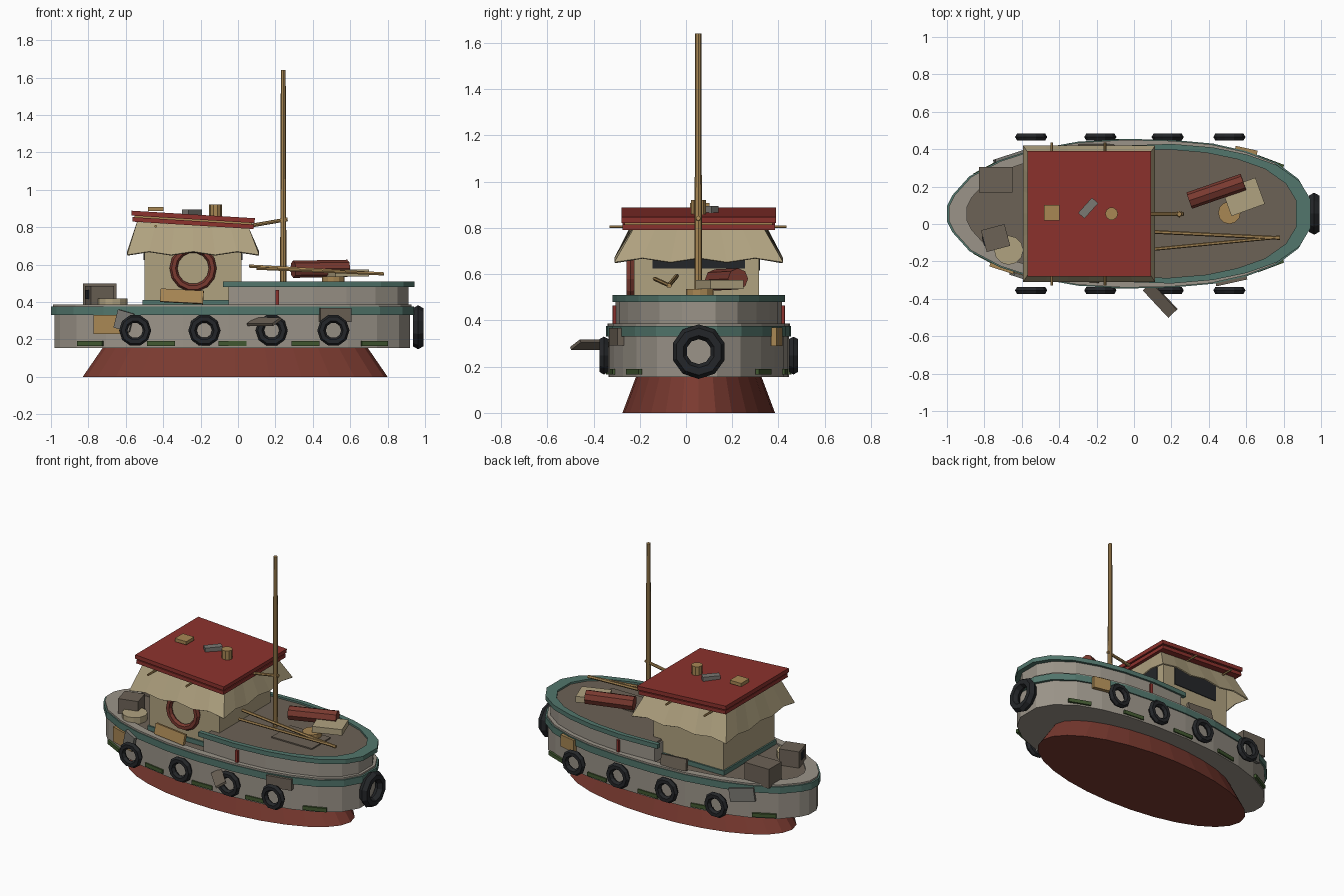
import bpy, math
from mathutils import Vector

if "Cube" in bpy.data.objects:
    bpy.data.objects.remove(bpy.data.objects["Cube"])

CY = 0.055  # centreline of the boat


def mat(name, r, g, b):
    m = bpy.data.materials.new(name)
    lin = [((c / 255 + 0.055) / 1.055) ** 2.4 for c in (r, g, b)]
    m.diffuse_color = (*lin, 1)
    m.use_nodes = True
    m.node_tree.nodes["Principled BSDF"].inputs["Base Color"].default_value = m.diffuse_color
    return m


GREY = mat("hull_grey", 155, 148, 137)
TEAL = mat("teal_trim", 82, 118, 108)
RED = mat("roof_red", 140, 50, 45)
KEEL = mat("keel_red", 122, 58, 48)
TAN = mat("canvas_tan", 176, 162, 128)
DECK = mat("deck_brown", 108, 98, 86)
BLACK = mat("rubber_black", 36, 38, 41)
WOOD = mat("wood", 168, 135, 84)
GREEN = mat("weed_green", 65, 88, 48)
METAL = mat("dull_metal", 122, 120, 114)


def mesh(name, verts, faces, m):
    me = bpy.data.meshes.new(name)
    me.from_pydata(verts, [], faces)
    me.materials.append(m)
    ob = bpy.data.objects.new(name, me)
    bpy.context.collection.objects.link(ob)
    return ob


def prism(name, low, z0, z1, m, high=None):
    """Closed solid between two outlines with equal point counts."""
    high, n = high or low, len(low)
    v = [(x, y, z0) for x, y in low] + [(x, y, z1) for x, y in high]
    f = [(i, (i + 1) % n, n + (i + 1) % n, n + i) for i in range(n)]
    return mesh(name, v, f + [tuple(range(n))[::-1], tuple(range(n, 2 * n))], m)


def ring(name, outer, inner, z0, z1, m, closed=True):
    """Flat band between two outlines; an open one gets end caps."""
    n = len(outer)
    v = []
    for (a, b), (c, d) in zip(outer, inner):
        v += [(a, b, z0), (a, b, z1), (c, d, z1), (c, d, z0)]
    f = []
    for i in range(n if closed else n - 1):
        j = (i + 1) % n
        f += [(4 * i + k, 4 * j + k, 4 * j + (k + 1) % 4, 4 * i + (k + 1) % 4) for k in range(4)]
    if not closed:
        f += [(3, 2, 1, 0), tuple(4 * n - 4 + k for k in range(4))]
    return mesh(name, v, f, m)


def box(name, loc, size, m, rot=(0, 0, 0)):
    x, y, z = (s / 2 for s in size)
    ob = prism(name, [(-x, -y), (x, -y), (x, y), (-x, y)], -z, z, m)
    ob.location = loc
    ob.rotation_euler = [math.radians(a) for a in rot]
    return ob


def rod(name, p0, p1, r0, m, r1=None, n=8):
    a, d = Vector(p0), Vector(p1) - Vector(p0)
    c = [(math.cos(2 * math.pi * i / n), math.sin(2 * math.pi * i / n)) for i in range(n)]
    r1 = r0 if r1 is None else r1
    ob = prism(name, [(r0 * x, r0 * y) for x, y in c], 0, d.length, m, [(r1 * x, r1 * y) for x, y in c])
    ob.location = a
    ob.rotation_euler = d.to_track_quat('Z', 'Y').to_euler()
    return ob


def tyre(name, loc, major, minor, m, rot, seg=10):
    bpy.ops.mesh.primitive_torus_add(location=loc, rotation=rot, major_radius=major, minor_radius=minor,
                                     major_segments=seg, minor_segments=6)
    ob = bpy.context.object
    ob.name = name
    ob.data.materials.append(m)


# Hull outline: length position and half width, stern to bow
HALF = [(-1, .04), (-.97, .1), (-.88, .2), (-.72, .285), (-.55, .34), (-.3, .385), (-.05, .4),
        (.2, .395), (.42, .375), (.6, .335), (.76, .275), (.88, .185), (.94, .08)]


def width(x):
    for (a, p), (b, q) in zip(HALF, HALF[1:]):
        if a <= x <= b:
            return p + (q - p) * (x - a) / (b - a), math.atan2(q - p, b - a)


def outline(inset=0.0, wide=1.0):
    k = 1 - inset
    right = [((x + .03) * k - .03, CY - w * wide * (1 - inset * 1.1)) for x, w in HALF]
    return right + [(x, 2 * CY - y) for x, y in reversed(right)]


def bow(inset, start, wide=.94):
    """Open path round the bow, from one side to the other."""
    pts = [((x + .03) * (1 - inset) - .03, w * wide * (1 - inset)) for x, w in HALF if x > 0]
    side = [(start, .385 * wide * (1 - inset))] + pts
    return [(x, CY - w) for x, w in side] + [(x, CY + w) for x, w in reversed(side)]


# Hull, trim and decks
prism("hull", outline(.02), .155, .37, GREY)
ring("hull_trim", outline(), outline(.05), .33, .375, TEAL)
ring("gunwale", outline(.012), outline(.11), .37, .386, GREY)
prism("aft_deck", outline(.1), .36, .376, DECK)
prism("bow_bulwark", bow(.03, -.05), .37, .485, GREY)
ring("bow_rim", bow(-.005, -.08), bow(.075, -.08), .48, .51, TEAL, closed=False)
prism("bow_deck", bow(.06, -.04), .48, .498, DECK)
box("deck_hatch", (.47, 0, .5), (.3, .2, .012), DECK)

# Flared keel block
N = 28
circ = [(math.cos(2 * math.pi * i / N), math.sin(2 * math.pi * i / N)) for i in range(N)]
prism("keel", [(-.015 + .815 * c, CY + .33 * s) for c, s in circ], 0, .16, KEEL,
      [(-.015 + .705 * c, CY + .27 * s) for c, s in circ])


# Plates that follow the hull sides
def plate(name, x, side, z, size, m, off=0.0, tilt=0.0):
    w, a = width(x)
    y = CY + side * (w * .978 + off)
    box(name, (x, y, z), size, m, (0, tilt, side * math.degrees(a)))


for s in (-1, 1):
    for x in (-.79, -.41, -.03, .36, .73):
        plate("weed_strip", x, s, .178, (.15, .016, .025), GREEN)
    for x in (-.55, -.18, .18, .51):
        tyre("side_tyre", (x, CY + s * .41, .248), .0635, .0225, BLACK, (math.pi / 2, 0, 0))
    plate("red_peg", .21, s, .425, (.018, .014, .08), RED, -.02)
tyre("bow_tyre", (.963, CY, .265), .086, .032, BLACK, (0, math.pi / 2, 0))
plate("wood_patch", -.68, -1, .28, (.19, .02, .1), WOOD, .01)
plate("metal_patch", -.61, -1, .3, (.09, .02, .1), METAL, .02, 15)
plate("bow_patch", .52, -1, .33, (.17, .03, .075), DECK, .01)
plate("bow_wood_patch", .6, 1, .33, (.12, .025, .08), WOOD, .01)
plate("stern_patch", -.67, 1, .31, (.16, .02, .09), METAL, .01, 8)
box("leaning_board", (-.3, -.29, .43), (.23, .02, .07), WOOD, (-12, 3, -4))
box("leaning_panel", (-.2, .41, .42), (.19, .02, .075), DECK, (12, 4, 0))
box("hanging_plank", (.14, -.405, .295), (.2, .07, .014), DECK, (28, 0, -47))

# Cabin
cx = -.24
box("cabin", (cx, .045, .585), (.52, .54, .43), TAN)
box("cabin_base", (cx, .045, .395), (.54, .56, .03), TEAL)
box("front_window", (.021, CY, .685), (.008, .4, .12), BLACK)
box("rear_window", (-.501, CY, .685), (.008, .36, .12), BLACK)
box("side_window", (cx, .316, .675), (.34, .008, .12), BLACK)
tyre("life_ring", (cx, -.24, .58), .105, .021, KEEL, (math.pi / 2, 0, 0), 14)

# Flared awning with a ragged lower edge
M = 6
cor = [(-1, -1), (1, -1), (1, 1), (-1, 1)]
verts = []
for (a, b), (c, d) in zip(cor, cor[1:] + cor[:1]):
    for i in range(M):
        u, v = a + (c - a) * i / M, b + (d - b) * i / M
        dip = .012 if i % 2 else -.006
        verts += [(cx + .3 * u, CY + .285 * v, .81 - .018 * u), (cx + .353 * u, CY + .365 * v, .658 + dip)]
K = 4 * M
awning = mesh("awning", verts, [(2 * i, 2 * i + 1, (2 * i + 3) % (2 * K), (2 * i + 2) % (2 * K))
                                for i in range(K)], TAN)
awning.modifiers.new("thickness", 'SOLIDIFY').thickness = .008

# Sloping layered roof
for name, z, sx, sy, h, m in (("roof_lower", .822, .65, .66, .024, RED), ("roof_batten", .837, .63, .64, .02, WOOD),
                              ("roof_top", .855, .66, .67, .026, RED)):
    box(name, (cx, CY, z), (sx, sy, h), m, (0, 3.5, 0))
for x in (-.44, -.155):
    rod("roof_beam", (x, -.33, .805), (x, .435, .805), .007, WOOD, n=6)
box("roof_vent", (-.44, .06, .897), (.085, .085, .022), WOOD)
box("roof_box", (-.245, .085, .877), (.11, .045, .036), METAL, (0, 0, 48))
rod("roof_stack", (-.12, .055, .85), (-.12, .055, .92), .034, WOOD, n=10)

# Mast, boom and loose poles
rod("mast", (.242, .053, .49), (.242, .053, 1.64), .017, WOOD, .013)
rod("boom", (.05, .053, .805), (.265, .053, .842), .01, WOOD)
rod("pole", (.06, -.04, .592), (.78, -.075, .55), .01, WOOD, n=6)
rod("pole", (.1, -.135, .58), (.78, -.07, .55), .009, WOOD, n=6)

# Cargo on the bow deck
rod("deck_drum", (.51, .06, .49), (.51, .06, .535), .06, WOOD, n=12)
box("deck_crate", (.585, .145, .555), (.19, .15, .04), TAN, (0, 0, 20))
rod("red_roll", (.295, .125, .575), (.585, .225, .58), .046, KEEL)

# Cargo on the stern
box("stern_crate", (-.74, .237, .435), (.18, .135, .13), DECK)
box("small_crate", (-.74, -.075, .43), (.13, .12, .11), DECK, (0, 0, 15))
box("crate_opening", (-.804, -.092, .44), (.008, .05, .05), BLACK, (0, 0, 15))
rod("stern_drum", (-.67, -.14, .37), (-.67, -.14, .42), .078, TAN, n=12)
